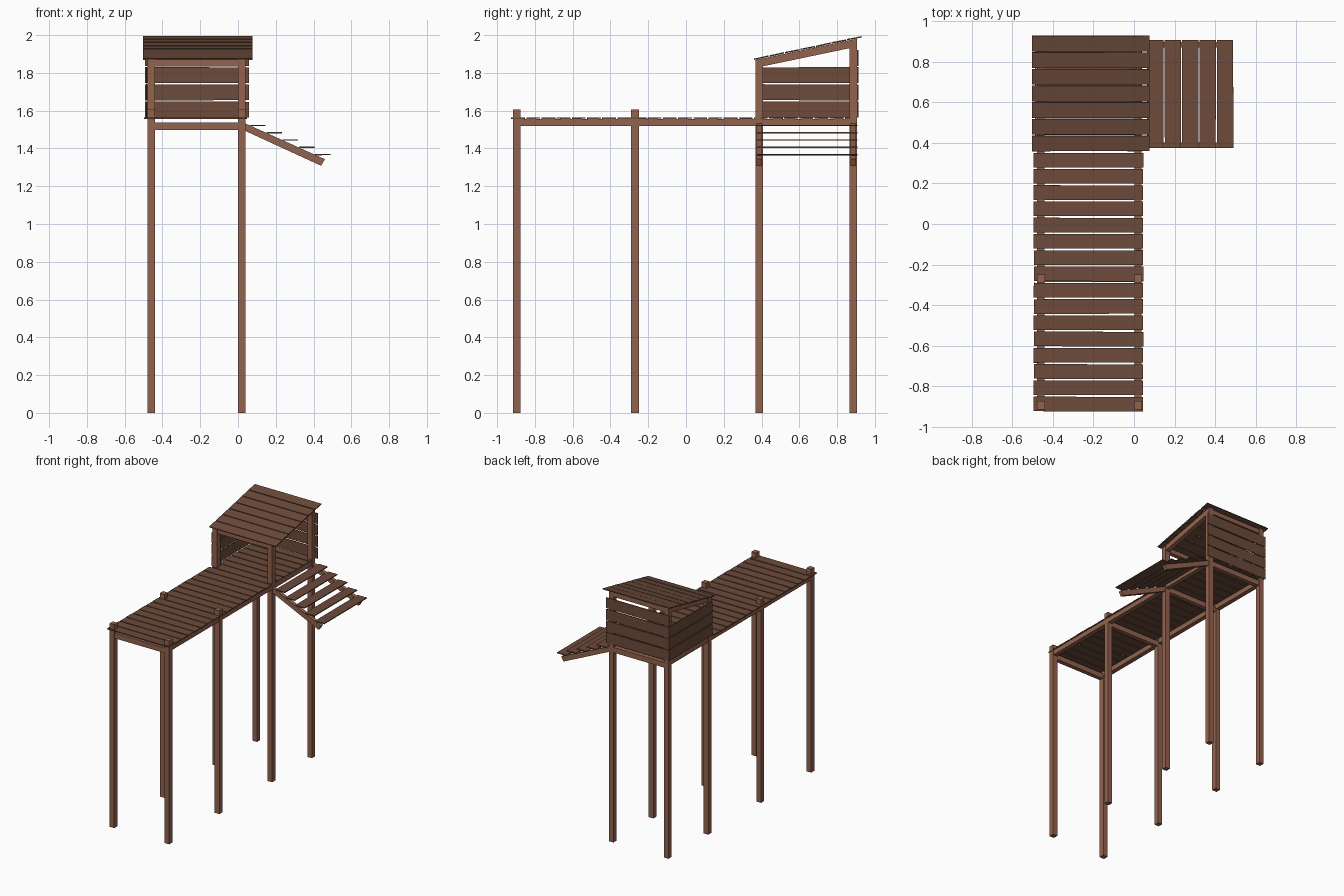
import bpy, bmesh, math, random
from mathutils import Matrix, Vector

if "Cube" in bpy.data.objects:
    bpy.data.objects.remove(bpy.data.objects["Cube"])

random.seed(4)


def material(name, col):
    m = bpy.data.materials.new(name)
    m.diffuse_color = (*col, 1)
    m.use_nodes = True
    m.node_tree.nodes["Principled BSDF"].inputs["Base Color"].default_value = m.diffuse_color
    return m


FRAME = material("light brown timber", (0.29, 0.125, 0.078))
BOARD = material("dark brown plank", (0.15, 0.070, 0.043))


def box(name, lo, hi, mat, rot=None):
    """Box between two corners, optionally rotated about its centre."""
    lo, hi = Vector(lo), Vector(hi)
    bm = bmesh.new()
    bmesh.ops.create_cube(bm, size=1, matrix=Matrix.Diagonal((*(hi - lo), 1)))
    me = bpy.data.meshes.new(name)
    bm.to_mesh(me)
    bm.free()
    me.materials.append(mat)
    ob = bpy.data.objects.new(name, me)
    ob.location = (lo + hi) / 2
    if rot:
        ob.rotation_euler = rot
    bpy.context.collection.objects.link(ob)
    return ob


def side_prism(name, pts, axis, a, b, mat):
    """Extrude a profile: axis 'x' takes (y, z) points, axis 'y' takes (x, z) points."""
    bm = bmesh.new()
    place = (lambda p, t: (t, p[0], p[1])) if axis == 'x' else (lambda p, t: (p[0], t, p[1]))
    f = bm.faces.new([bm.verts.new(place(p, a)) for p in pts])
    ext = bmesh.ops.extrude_face_region(bm, geom=[f])
    d = Vector((b - a, 0, 0)) if axis == 'x' else Vector((0, b - a, 0))
    bmesh.ops.translate(bm, vec=d, verts=[v for v in ext['geom'] if isinstance(v, bmesh.types.BMVert)])
    bmesh.ops.recalc_face_normals(bm, faces=bm.faces)
    me = bpy.data.meshes.new(name)
    bm.to_mesh(me)
    bm.free()
    me.materials.append(mat)
    ob = bpy.data.objects.new(name, me)
    bpy.context.collection.objects.link(ob)


def wob(a=0.004):
    return random.uniform(-a, a)


XS = (-0.46, 0.02)                       # post centres across
H = 0.02                                 # half post width
ROWS = (-0.895, -0.27, 0.388, 0.885)     # post centres along the walkway
SLOPE = math.atan2(0.12, 0.575)


def roof_z(y):                           # underside of the roof boards
    return 1.866 + (y - 0.355) * math.tan(SLOPE)


# Posts: short along the walkway, tall with sloped tops under the roof
for x in XS:
    for i, y in enumerate(ROWS):
        if i < 2:
            box("walkway_post", (x - H, y - H, 0), (x + H, y + H, 1.605), FRAME)
        else:
            side_prism("house_post", [(y - H, 0), (y + H, 0), (y + H, roof_z(y + H)),
                                      (y - H, roof_z(y - H))], 'x', x - H, x + H, FRAME)

# Side beams between posts
for x in XS:
    for y0, y1 in zip(ROWS, ROWS[1:]):
        box("side_beam", (x - 0.018, y0 + H, 1.518), (x + 0.018, y1 - H, 1.556), FRAME)

# Cross beams joining each pair of posts
for y in ROWS:
    box("cross_beam", (XS[0] + H, y - 0.017, 1.497), (XS[1] - H, y + 0.017, 1.538), FRAME)

# Deck boards, running on into the house
n, pitch = 23, 0.0803
for i in range(n):
    y = -0.925 + i * pitch
    inside = i >= 16
    x0, x1 = (-0.478, 0.04) if inside else (-0.495 + wob(0.002), 0.045 + wob(0.002))
    y1 = min(y + 0.072, 0.903)
    box("deck_board", (x0, y, 1.557), (x1, y1, 1.564), BOARD, (wob(0.02), 0, wob()))

# Left wall (three boards) and back wall (four boards)
for i in range(4):
    z = 1.564 + i * 0.091
    if i < 3:
        box("left_wall_board", (-0.488, 0.369, z), (-0.481, 0.903, z + 0.084), BOARD, (wob(), 0, 0))
    box("back_wall_board", (-0.492, 0.906, z), (0.058, 0.912, z + 0.084), BOARD, (0, wob(), 0))

# Roof rafters and top cross rails
for x in XS:
    ya, yb = ROWS[2] + H, ROWS[3] - H
    side_prism("rafter", [(ya, roof_z(ya) - 0.042), (yb, roof_z(yb) - 0.042),
                          (yb, roof_z(yb)), (ya, roof_z(ya))], 'x', x - 0.018, x + 0.018, FRAME)
for y in ROWS[2:]:
    top = roof_z(y - 0.017)
    box("top_rail", (XS[0] + H, y - 0.017, top - 0.036), (XS[1] - H, y + 0.017, top), FRAME)

# Roof boards
for i in range(7):
    y = 0.357 + (i + 0.5) * 0.0822
    z = roof_z(y) + 0.005
    w = 0.039
    box("roof_board", (-0.503, y - w, z - 0.003), (0.077, y + w, z + 0.004), BOARD,
        (SLOPE + wob(0.02), 0, wob(0.003)))

# Stair stringers and treads on the right side
for y in (ROWS[2], ROWS[3]):
    side_prism("stair_stringer", [(0.04, 1.492), (0.44, 1.308), (0.46, 1.343), (0.04, 1.532)],
               'y', y - 0.014, y + 0.014, FRAME)
for i in range(5):
    x = 0.065 + i * 0.086
    z = 1.518 - i * 0.0385
    box("stair_tread", (x, 0.375, z), (x + 0.081, 0.909, z + 0.007), BOARD, (0, wob(0.01), wob()))
